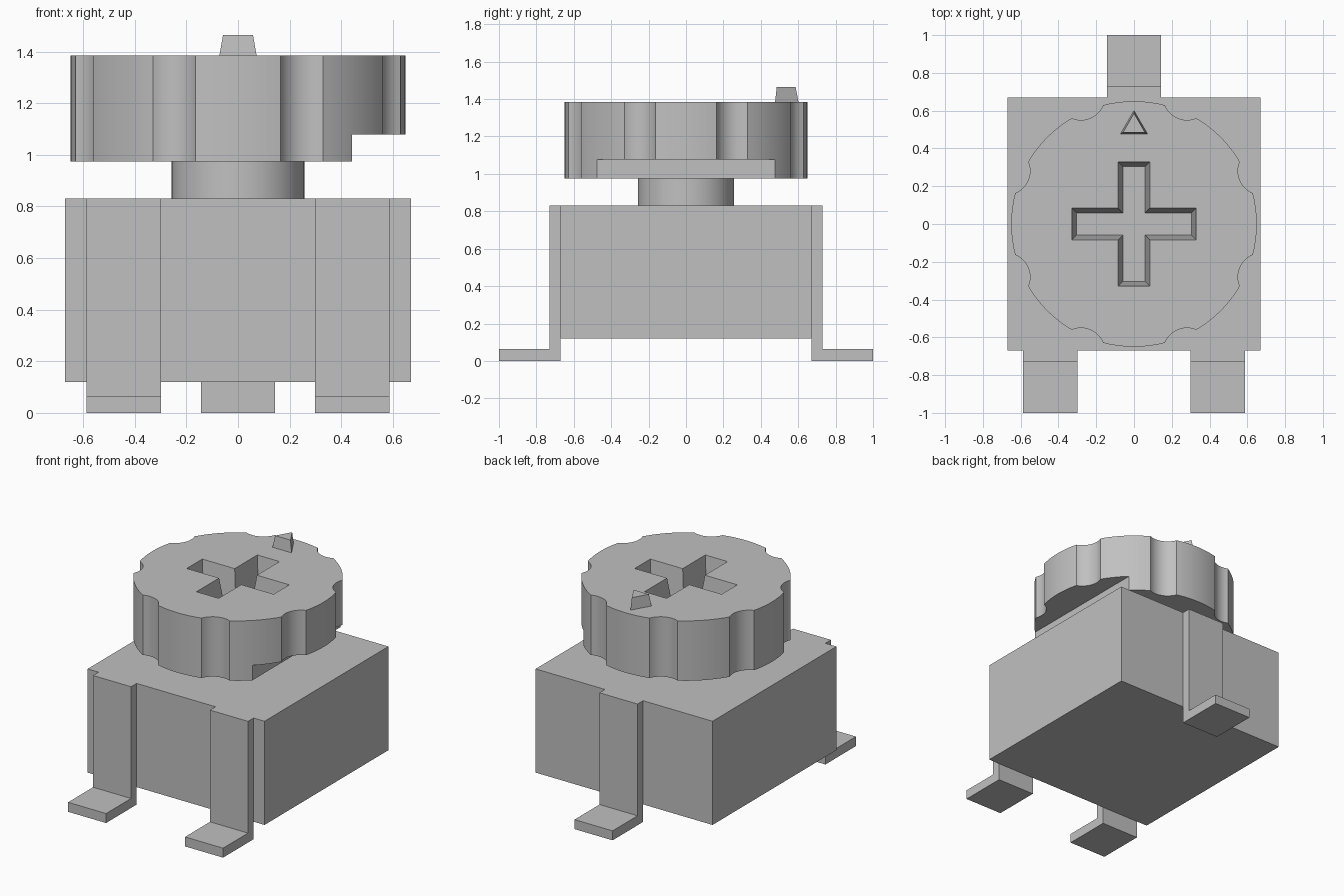
import bpy, bmesh, math

if "Cube" in bpy.data.objects:
    bpy.data.objects.remove(bpy.data.objects["Cube"])

grey = bpy.data.materials.new("plain grey")
grey.diffuse_color = (0.53, 0.53, 0.53, 1)
grey.use_nodes = True
grey.node_tree.nodes["Principled BSDF"].inputs["Base Color"].default_value = grey.diffuse_color


def loft(name, lower, upper):
    """Closed solid between two matching rings of 3D points."""
    bm = bmesh.new()
    a = [bm.verts.new(p) for p in lower]
    b = [bm.verts.new(p) for p in upper]
    n = len(a)
    bm.faces.new(a)
    bm.faces.new(b)
    for i in range(n):
        j = (i + 1) % n
        bm.faces.new((a[i], a[j], b[j], b[i]))
    bmesh.ops.recalc_face_normals(bm, faces=bm.faces)
    mesh = bpy.data.meshes.new(name)
    bm.to_mesh(mesh)
    bm.free()
    mesh.materials.append(grey)
    ob = bpy.data.objects.new(name, mesh)
    bpy.context.collection.objects.link(ob)
    return ob


def at_z(ring, z):
    return [(x, y, z) for x, y in ring]


def prism(name, ring, z0, z1):
    return loft(name, at_z(ring, z0), at_z(ring, z1))


def rect(x0, x1, y0, y1):
    return [(x0, y0), (x1, y0), (x1, y1), (x0, y1)]


def select(ob):
    bpy.ops.object.select_all(action='DESELECT')
    ob.select_set(True)
    bpy.context.view_layer.objects.active = ob


def smooth(ob):
    select(ob)
    bpy.ops.object.shade_smooth_by_angle(angle=math.radians(25))


def cut(ob, cutter):
    mod = ob.modifiers.new("cut", 'BOOLEAN')
    mod.operation, mod.solver, mod.object = 'DIFFERENCE', 'EXACT', cutter
    select(ob)
    bpy.ops.object.modifier_apply(modifier=mod.name)
    bpy.data.objects.remove(cutter)


# Square housing
prism("housing", rect(-0.67, 0.67, -0.67, 0.67), 0.12, 0.83)

# L-shaped terminals: two at the front, one at the back
terminal = [(0.67, 0), (1, 0), (1, 0.065), (0.73, 0.065), (0.73, 0.83), (0.67, 0.83)]
for name, x, side in (("front_left_terminal", -0.443, -1),
                      ("front_right_terminal", 0.443, -1),
                      ("back_terminal", 0, 1)):
    loft(name, [(x - 0.144, side * y, z) for y, z in terminal],
         [(x + 0.144, side * y, z) for y, z in terminal])

# Round shaft
circle = [(0.257 * math.cos(t * math.tau / 64), 0.257 * math.sin(t * math.tau / 64))
          for t in range(64)]
smooth(prism("shaft", circle, 0.82, 0.985))

# Knob outline: eight lobes separated by round scallops
R, D, C = 0.65, 0.73, 0.124
half = math.acos((R * R + D * D - C * C) / (2 * R * D))      # scallop half angle at the axis
sweep = math.asin(R * math.sin(half) / C)                    # scallop half angle at its centre
outline = []
for k in range(8):
    mid = math.radians(22.5 + 45 * k)
    cx, cy = D * math.cos(mid), D * math.sin(mid)
    for i in range(13):
        t = mid + math.pi + sweep * (1 - i / 6)
        outline.append((cx + C * math.cos(t), cy + C * math.sin(t)))
    start, span = mid + half, math.radians(45) - 2 * half
    for i in range(1, 10):
        t = start + span * i / 10
        outline.append((R * math.cos(t), R * math.sin(t)))
knob = prism("knob", outline, 0.975, 1.385)

# Step under the right edge of the knob
cut(knob, prism("step_cutter", rect(0.442, 1, -1, 1), 0.9, 1.078))


# Tapered cross-shaped driver slot
def cross(arm, w):
    return [(-w, -arm), (w, -arm), (w, -w), (arm, -w), (arm, w), (w, w),
            (w, arm), (-w, arm), (-w, w), (-arm, w), (-arm, -w), (-w, -w)]


cut(knob, loft("slot_cutter", at_z(cross(0.304, 0.059), 1.185),
               at_z(cross(0.3545, 0.1095), 1.585)))
smooth(knob)

# Raised triangular pointer
loft("pointer", at_z([(-0.073, 0.476), (0.073, 0.476), (0, 0.602)], 1.38),
     at_z([(-0.058, 0.485), (0.058, 0.485), (0, 0.586)], 1.465))
